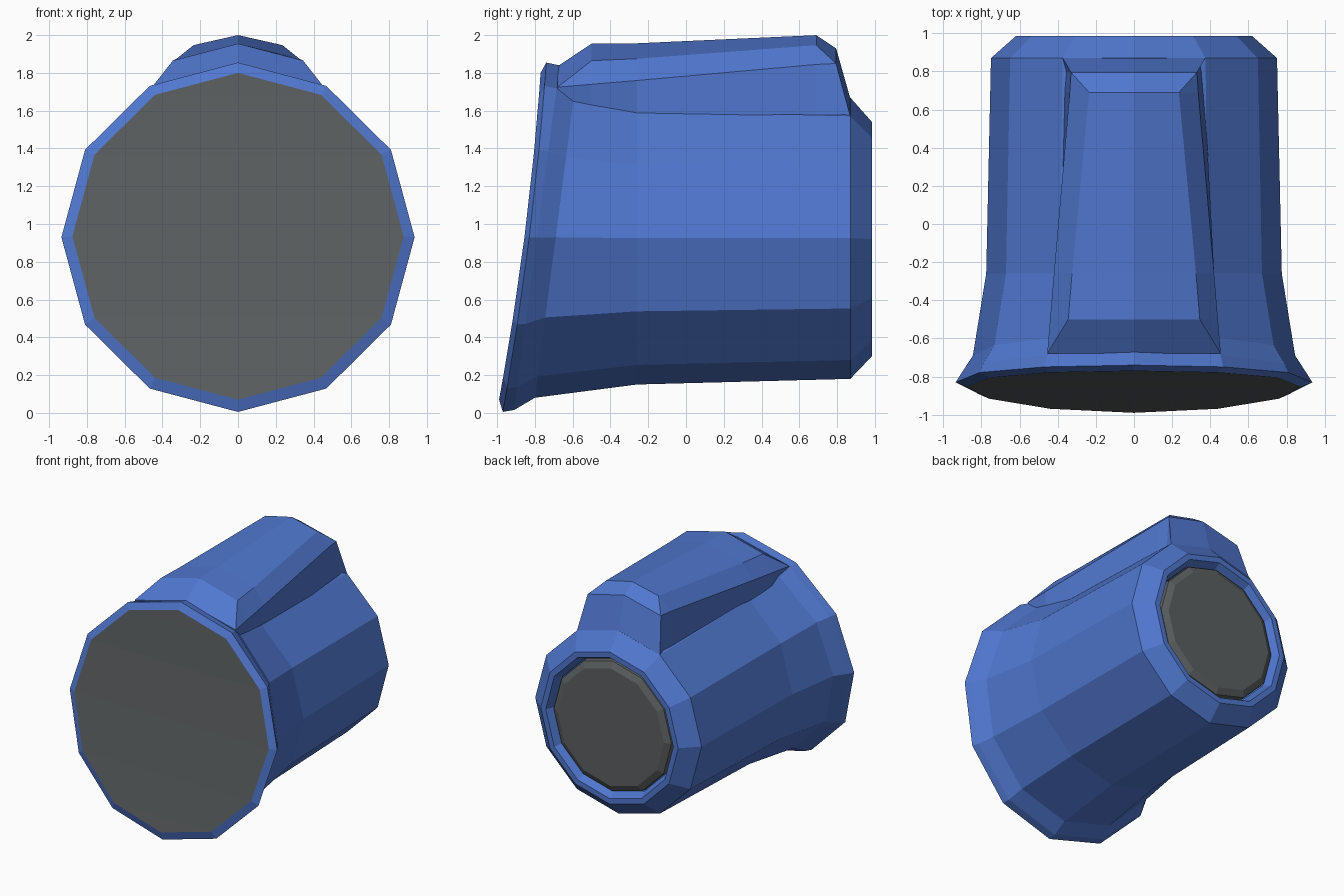
import bpy, bmesh
from math import sin, cos, pi

old = bpy.data.objects.get("Cube")
if old:
    bpy.data.objects.remove(old, do_unlink=True)

SIDES = 12


def material(name, rgb):
    m = bpy.data.materials.new(name)
    m.use_nodes = True
    m.diffuse_color = (*rgb, 1)
    bsdf = next(n for n in m.node_tree.nodes if n.type == 'BSDF_PRINCIPLED')
    bsdf.inputs["Base Color"].default_value = (*rgb, 1)
    return m


blue = material("shell blue", (0.08, 0.184, 0.62))
grey = material("dark grey", (0.105, 0.114, 0.117))


def ring(y_low, y_high, z_low, z_high, rx, bow=0.0):
    """Twelve-sided loop, leaning from y_low at its bottom to y_high at its top."""
    pts = []
    for i in range(SIDES):
        a = 2 * pi * i / SIDES
        t = (1 + cos(a)) / 2
        y = y_low + (y_high - y_low) * t + bow * sin(a) ** 2
        pts.append((rx * sin(a), y, z_low + (z_high - z_low) * t))
    return pts


def back_ring(y, r):
    return ring(y, y, 0.92 - r, 0.92 + r, r)


def loft(name, loops, mat, cap_start=False, cap_end=False):
    bm = bmesh.new()
    rows = [[bm.verts.new(p) for p in loop] for loop in loops]
    for a, b in zip(rows, rows[1:]):
        for i in range(len(a)):
            j = (i + 1) % len(a)
            bm.faces.new((a[i], a[j], b[j], b[i]))
    if cap_start:
        bm.faces.new(rows[0])
    if cap_end:
        bm.faces.new(rows[-1])
    bmesh.ops.remove_doubles(bm, verts=bm.verts, dist=0.0005)
    bmesh.ops.recalc_face_normals(bm, faces=bm.faces)
    return finish(name, bm, mat)


def finish(name, bm, mat):
    me = bpy.data.meshes.new(name)
    bm.to_mesh(me)
    bm.free()
    me.materials.append(mat)
    ob = bpy.data.objects.new(name, me)
    bpy.context.collection.objects.link(ob)
    return ob


# Shell: flared leaning lip, tapering barrel, chamfered tail with recess
BOW = 0.025
mouth = ring(-0.99, -0.77, 0.07, 1.80, 0.877, BOW)
shell = [
    mouth,
    ring(-0.97, -0.74, 0.005, 1.855, 0.935, BOW),
    ring(-0.91, -0.67, 0.015, 1.84, 0.91),
    ring(-0.80, -0.58, 0.08, 1.78, 0.845),
    ring(-0.26, -0.26, 0.15, 1.70, 0.775),
    ring(0.87, 0.87, 0.18, 1.67, 0.75),
    back_ring(0.985, 0.62),
    back_ring(0.985, 0.575),
    back_ring(0.92, 0.54),
]
loft("shell", shell, blue)

# Front intake face: horizontal strips across the mouth
bm = bmesh.new()
v = [bm.verts.new(p) for p in mouth]
half = SIDES // 2
bm.faces.new((v[0], v[1], v[-1]))
for k in range(1, half - 1):
    bm.faces.new((v[k], v[k + 1], v[-k - 1], v[-k]))
bm.faces.new((v[half - 1], v[half], v[half + 1]))
bmesh.ops.recalc_face_normals(bm, faces=bm.faces)
if sum(f.normal.y for f in bm.faces) > 0:
    bmesh.ops.reverse_faces(bm, faces=bm.faces)
finish("intake_face", bm, grey)

# Rear exhaust plug with bevelled edge
loft("exhaust_plug",
     [back_ring(0.90, 0.535), back_ring(0.945, 0.53), back_ring(0.97, 0.48)],
     grey, cap_start=True, cap_end=True)


# Top fairing: half sections of ridge, shoulder, chamfer foot and wall base
def section(y, ridge, shoulder, foot, base):
    right = [(x, y, z) for x, z in (shoulder, foot, base)]
    left = [(-x, yy, z) for x, yy, z in reversed(right)]
    return [(0, y, ridge)] + right + left


lip = (0.455, 1.725)
tail = (0.33, 1.85)
loft("top_fairing", [
    section(-0.68, 1.835, lip, lip, (0.40, 1.60)),
    section(-0.50, 1.955, (0.345, 1.865), (0.44, 1.74), (0.42, 1.55)),
    section(-0.26, 1.957, (0.325, 1.875), (0.42, 1.76), (0.39, 1.55)),
    section(0.69, 2.0, (0.235, 1.947), (0.337, 1.845), (0.37, 1.50)),
    section(0.795, 1.93, tail, tail, (0.36, 1.50)),
    section(0.87, 1.665, (0.374, 1.57), (0.374, 1.57), (0.35, 1.45)),
], blue, cap_start=True, cap_end=True)
